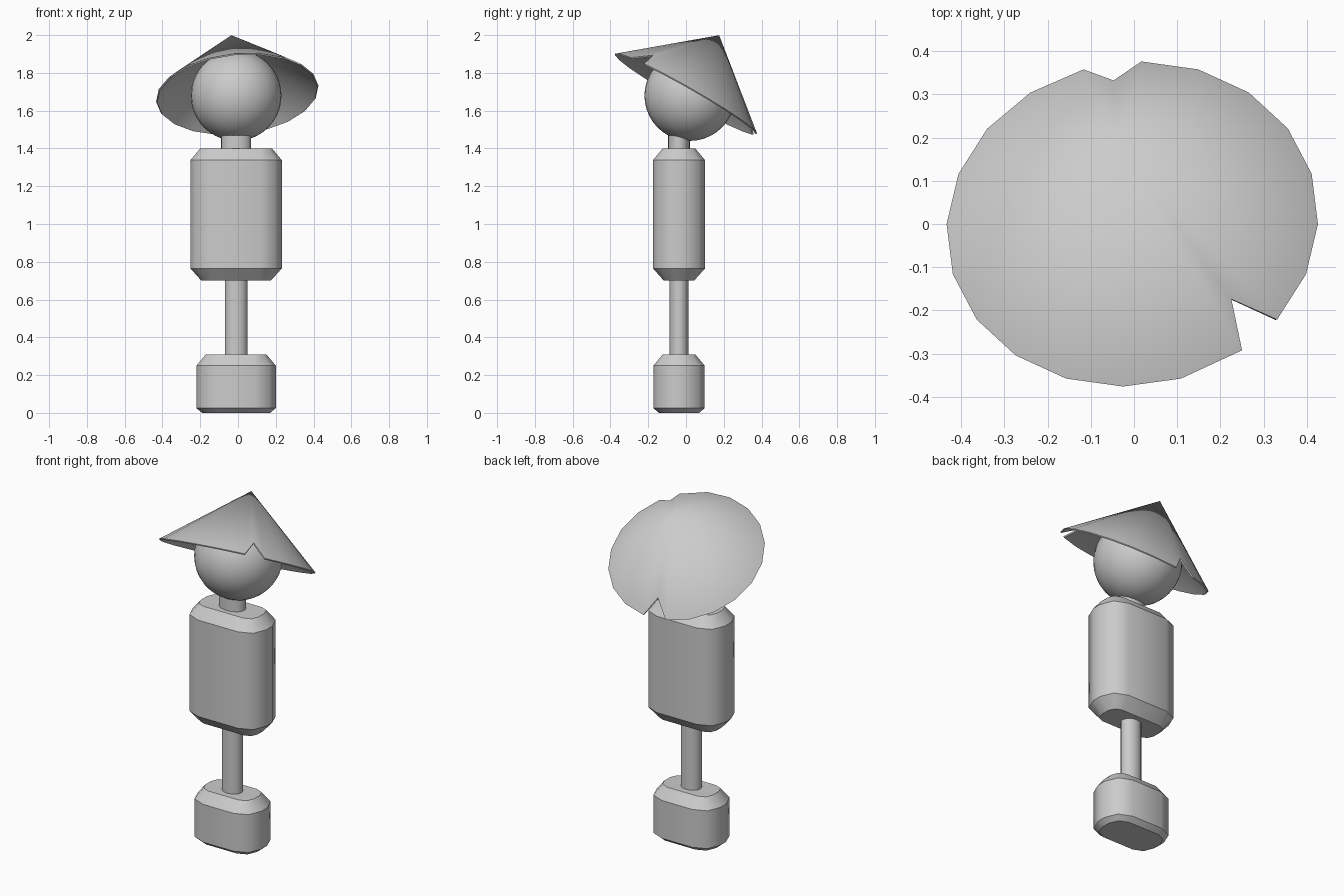
import bpy, bmesh
from math import sin, cos, pi, radians
from mathutils import Vector

cube = bpy.data.objects.get("Cube")
if cube:
    bpy.data.objects.remove(cube, do_unlink=True)

# One plain grey for the whole figure
GREY = (0.6, 0.6, 0.6, 1)
grey = bpy.data.materials.new("plain_grey")
grey.use_nodes = True
grey.diffuse_color = GREY
grey.node_tree.nodes["Principled BSDF"].inputs["Base Color"].default_value = GREY

AXIS_X, AXIS_Y = -0.01, -0.037


def finish(name, bm):
    """Turn a bmesh into a smooth shaded grey object."""
    mesh = bpy.data.meshes.new(name)
    for f in bm.faces:
        f.smooth = True
    bm.to_mesh(mesh)
    bm.free()
    mesh.materials.append(grey)
    obj = bpy.data.objects.new(name, mesh)
    bpy.context.collection.objects.link(obj)
    return obj


def rounded_box(hx, hy, r):
    """Rectangle outline with two-segment rounded corners."""
    pts = []
    for k, (sx, sy) in enumerate([(1, 1), (-1, 1), (-1, -1), (1, -1)]):
        for j in range(3):
            a = k * pi / 2 + j * pi / 4
            pts.append((sx * (hx - r) + r * cos(a), sy * (hy - r) + r * sin(a)))
    return pts


def ellipse(rx, ry, n=20):
    return [(rx * cos(2 * pi * i / n), ry * sin(2 * pi * i / n)) for i in range(n)]


def loft(name, layers):
    """Join stacked outlines; vertical faces blend, horizontal rims stay sharp."""
    bm = bmesh.new()
    rings = [[bm.verts.new((AXIS_X + x, AXIS_Y + y, z)) for x, y in outline]
             for z, outline in layers]
    n = len(rings[0])
    for low, high in zip(rings, rings[1:]):
        for i in range(n):
            j = (i + 1) % n
            bm.faces.new((low[i], low[j], high[j], high[i]))
    bm.faces.new(rings[0][::-1])
    bm.faces.new(rings[-1])
    for e in bm.edges:
        e.smooth = abs(e.verts[0].co.z - e.verts[1].co.z) > 1e-5
    return finish(name, bm)


def chamfered_block(name, hx, hy, levels):
    """Rounded block from (height, inset) levels."""
    r = 0.11
    return loft(name, [(z, rounded_box(hx - d, hy - d, r - d)) for z, d in levels])


# Foot, post, torso and neck
chamfered_block("base_block", 0.21, 0.136,
                [(0, 0.03), (0.025, 0), (0.25, 0), (0.31, 0.05)])
loft("leg_post", [(z, ellipse(0.06, 0.05)) for z in (0.3, 0.71)])
chamfered_block("torso", 0.242, 0.138,
                [(0.7, 0.058), (0.765, 0), (1.338, 0), (1.4, 0.052)])
loft("neck", [(z, ellipse(0.08, 0.058)) for z in (1.39, 1.49)])

# Head
bm = bmesh.new()
bmesh.ops.create_uvsphere(bm, u_segments=32, v_segments=20, radius=0.24)
head = finish("head", bm)
head.location = (-0.01, 0.02, 1.68)

# Tilted conical hat with two notches in the rim
centre = Vector((-0.004, 0, 1.69))
normal = Vector((-0.1, 0.567, 1)).normalized()
u = Vector((1, 0, 0.1)).normalized()
v = normal.cross(u)
tip = centre + normal * 0.357
rim = [(18 * i, 1) for i in range(20)]
rim[17] = (309, 1)
rim += [(99, 0.8), (316, 0.8)]
rim.sort()

bm = bmesh.new()
top = bm.verts.new(tip)
ring = []
for deg, reach in rim:
    a = radians(deg)
    edge = centre + (u * cos(a) + v * sin(a)) * 0.432
    ring.append(bm.verts.new(tip.lerp(edge, reach)))
for a, b in zip(ring, ring[1:] + ring[:1]):
    bm.faces.new((top, a, b))
hat = finish("conical_hat", bm)
shell = hat.modifiers.new("brim_thickness", "SOLIDIFY")
shell.thickness = 0.008
shell.offset = -1

# Keep the thin brim edge crisp
bpy.context.view_layer.objects.active = hat
hat.select_set(True)
bpy.ops.object.modifier_apply(modifier=shell.name)
bpy.ops.object.shade_smooth_by_angle(angle=radians(40))
